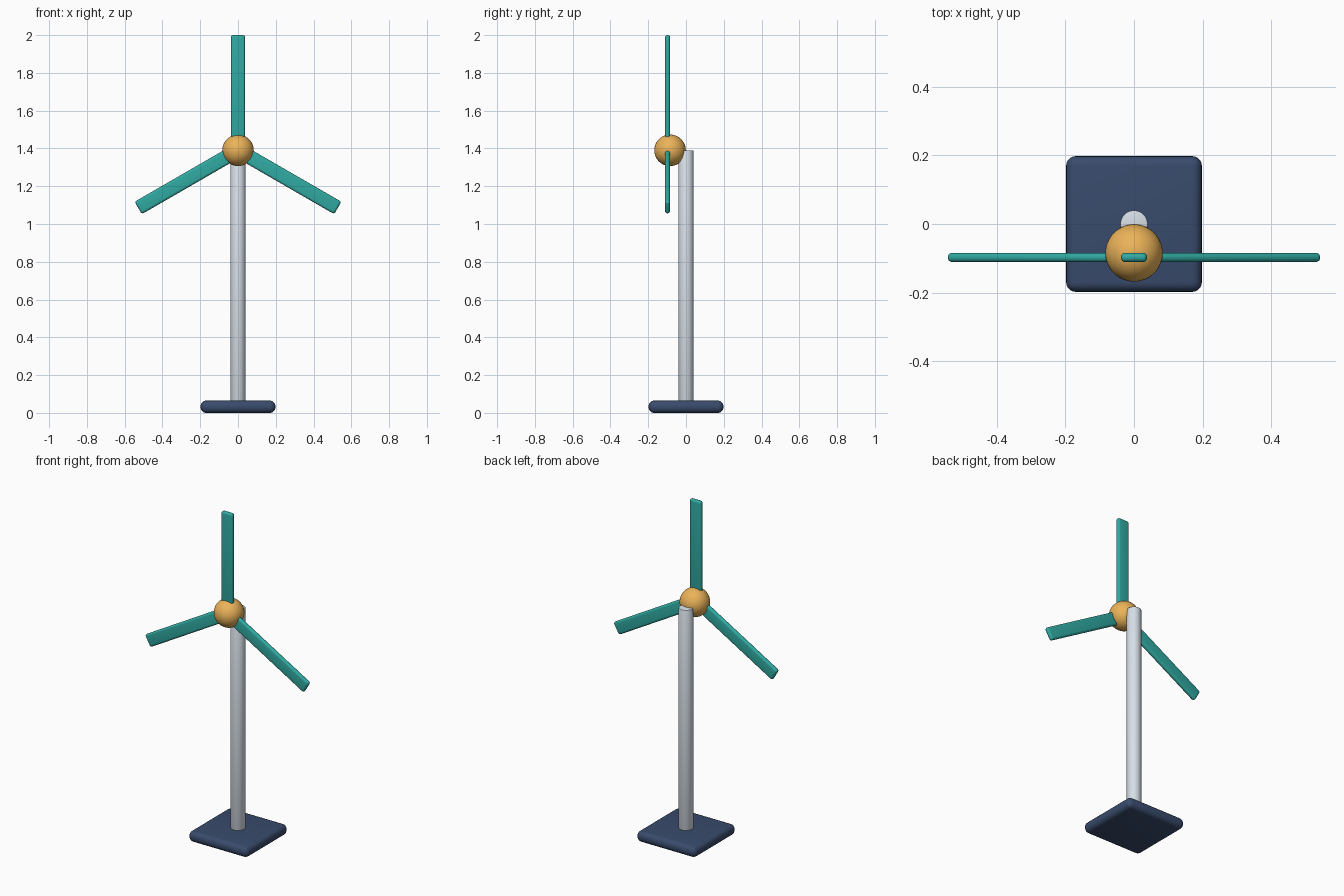
import bpy
from math import radians, sin, cos
from mathutils import Matrix

if "Cube" in bpy.data.objects:
    bpy.data.objects.remove(bpy.data.objects["Cube"])

HUB_Z = 1.39


def material(name, color):
    mat = bpy.data.materials.new(name)
    mat.diffuse_color = (*color, 1)
    mat.use_nodes = True
    mat.node_tree.nodes["Principled BSDF"].inputs["Base Color"].default_value = mat.diffuse_color
    return mat


def finish(name, mat, bevel=0, segments=4):
    ob = bpy.context.object
    ob.name = name
    ob.data.materials.append(mat)
    if bevel:
        mod = ob.modifiers.new("rounding", 'BEVEL')
        mod.width = bevel
        mod.segments = segments
        mod.limit_method = 'ANGLE'
        bpy.ops.object.modifier_apply(modifier=mod.name)
    bpy.ops.object.shade_smooth_by_angle(angle=radians(35))
    return ob


def rounded_box(name, size, loc, mat, bevel, angle=0):
    bpy.ops.mesh.primitive_cube_add(size=1, location=loc, rotation=(0, angle, 0))
    bpy.context.object.data.transform(Matrix.Diagonal((*size, 1)))
    return finish(name, mat, bevel, 5)


navy = material("navy", (0.04, 0.07, 0.15))
pale = material("pale_grey", (0.68, 0.74, 0.80))
amber = material("amber", (0.83, 0.45, 0.10))
teal = material("teal", (0.03, 0.40, 0.36))

# square base plate
rounded_box("base", (0.396, 0.396, 0.065), (0, 0, 0.0325), navy, 0.029)

# round tower
bpy.ops.mesh.primitive_cylinder_add(vertices=48, radius=0.04, depth=HUB_Z - 0.03,
                                    location=(0, 0, (HUB_Z + 0.03) / 2))
finish("tower", pale, 0.003, 2)

# hub ball in front of the tower top
bpy.ops.mesh.primitive_uv_sphere_add(segments=48, ring_count=24, radius=0.0835,
                                     location=(0, -0.0845, HUB_Z))
finish("hub", amber)

# three blades around the hub, from inside the ball out to the tips
inner, outer = 0.05, 0.61
mid = (inner + outer) / 2
for i in range(3):
    a = radians(120 * i)
    rounded_box(f"blade_{i + 1}", (0.076, 0.027, outer - inner),
                (mid * sin(a), -0.0975, HUB_Z + mid * cos(a)), teal, 0.0125, a)
